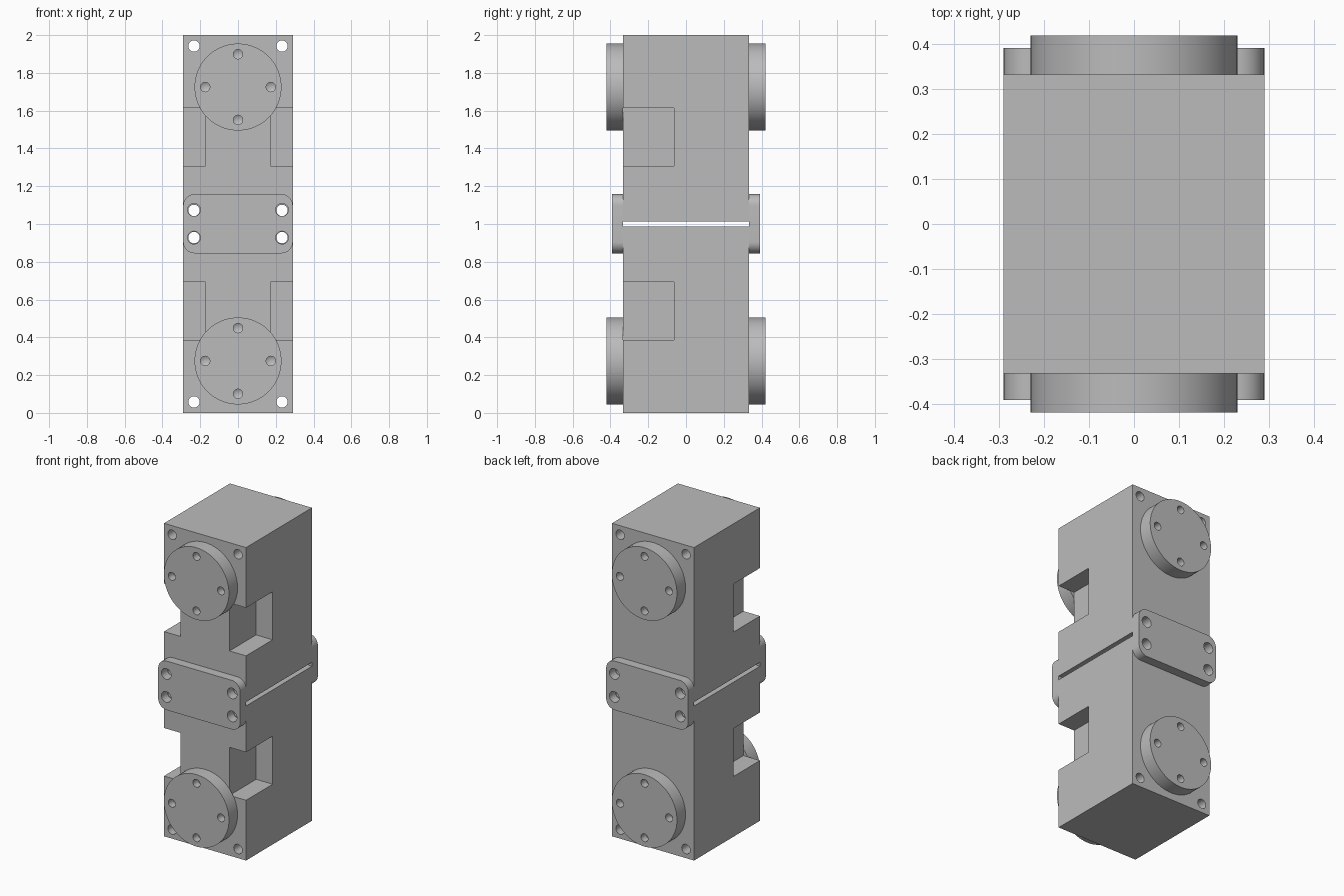
import bpy, bmesh, math
from mathutils import Matrix, Vector

cube = bpy.data.objects.get("Cube")
if cube:
    bpy.data.objects.remove(cube, do_unlink=True)

grey = bpy.data.materials.new("plain grey")
grey.use_nodes = True
COLOUR = (0.5, 0.5, 0.5, 1)
grey.diffuse_color = COLOUR
grey.node_tree.nodes["Principled BSDF"].inputs["Base Color"].default_value = COLOUR

HX, HY = 0.29, 0.333      # half width and depth of the housings
GAP = 0.0125              # half height of the slot between them
HOLE_X = 0.233


def add_box(bm, lo, hi):
    lo, hi = Vector(lo), Vector(hi)
    m = Matrix.Translation((lo + hi) / 2) @ Matrix.Diagonal((*(hi - lo), 1))
    bmesh.ops.create_cube(bm, size=1, matrix=m)


def add_rod(bm, x, z, y0, y1, r0, r1=None, sides=32):
    """Cylinder or cone along y, from y0 to y1."""
    turn = Matrix.Rotation(math.radians(-90), 4, 'X')
    m = Matrix.Translation((x, (y0 + y1) / 2, z)) @ turn
    bmesh.ops.create_cone(bm, cap_ends=True, segments=sides, radius1=r0,
                          radius2=r0 if r1 is None else r1, depth=y1 - y0, matrix=m)


def make(name, bm):
    bmesh.ops.recalc_face_normals(bm, faces=bm.faces)
    mesh = bpy.data.meshes.new(name)
    bm.to_mesh(mesh)
    bm.free()
    mesh.materials.append(grey)
    obj = bpy.data.objects.new(name, mesh)
    bpy.context.collection.objects.link(obj)
    return obj


def carve(obj, bm):
    """Cut the shapes in bm out of obj and finish its shading."""
    cutter = make("cutter", bm)
    cutter.hide_render = True
    mod = obj.modifiers.new("cut", 'BOOLEAN')
    mod.operation, mod.solver, mod.object = 'DIFFERENCE', 'EXACT', cutter
    bpy.ops.object.select_all(action='DESELECT')
    obj.select_set(True)
    bpy.context.view_layer.objects.active = obj
    bpy.ops.object.modifier_apply(modifier=mod.name)
    bpy.data.objects.remove(cutter, do_unlink=True)
    bpy.ops.object.shade_smooth_by_angle(angle=math.radians(30))


for level, up in (("lower", False), ("upper", True)):
    def zz(z):
        return 2 - z if up else z

    # Housing with two front side notches and four through bolt holes
    bm = bmesh.new()
    z0, z1 = sorted((zz(0), zz(1 - GAP)))
    add_box(bm, (-HX, -HY, z0), (HX, HY, z1))
    housing = make(level + "_housing", bm)
    bm = bmesh.new()
    n0, n1 = sorted((zz(0.385), zz(0.692)))
    for s in (-1, 1):
        x0, x1 = sorted((s * 0.173, s * 0.4))
        add_box(bm, (x0, -0.5, n0), (x1, -0.064, n1))
        for z in (0.058, 0.928):
            add_rod(bm, s * HOLE_X, zz(z), -0.5, 0.5, 0.03)
    carve(housing, bm)

    # Round flanges with four blind, cone-tipped holes
    for side, s in (("front", -1), ("back", 1)):
        bm = bmesh.new()
        y0, y1 = sorted((s * HY, s * 0.42))
        add_rod(bm, 0, zz(0.275), y0, y1, 0.23, sides=96)
        flange = make(f"{level}_{side}_flange", bm)
        bm = bmesh.new()
        for k in range(4):
            a = k * math.pi / 2
            x, z = 0.174 * math.cos(a), zz(0.275) + 0.174 * math.sin(a)
            y0, y1 = sorted((s * 0.37, s * 0.45))
            add_rod(bm, x, z, y0, y1, 0.025)
            tip = (s * 0.355, s * 0.37)
            if s > 0:
                add_rod(bm, x, z, *tip, 0, 0.025)
            else:
                add_rod(bm, x, z, *reversed(tip), 0.025, 0)
        bmesh.ops.remove_doubles(bm, verts=bm.verts, dist=0.0005)
        # Drop the caps left inside where rod and tip meet
        inner = [f for f in bm.faces if len(f.verts) > 4
                 and abs(abs(f.calc_center_median().y) - 0.37) < 0.001]
        bmesh.ops.delete(bm, geom=inner, context='FACES_ONLY')
        carve(flange, bm)

# Joining plates with rounded corners and four bolt holes
for side, s in (("front", -1), ("back", 1)):
    bm = bmesh.new()
    y0, y1 = sorted((s * HY, s * 0.392))
    add_box(bm, (-HX, y0, 0.845), (HX, y1, 1.158))
    corners = [e for e in bm.edges
               if abs(e.verts[0].co.y - e.verts[1].co.y) > 0.01]
    bmesh.ops.bevel(bm, geom=corners, offset=0.06, offset_type='OFFSET',
                    segments=10, profile=0.5, affect='EDGES')
    plate = make(side + "_joining_plate", bm)
    bm = bmesh.new()
    for x in (-HOLE_X, HOLE_X):
        for z in (0.928, 1.075):
            add_rod(bm, x, z, -0.5, 0.5, 0.034)
    carve(plate, bm)
